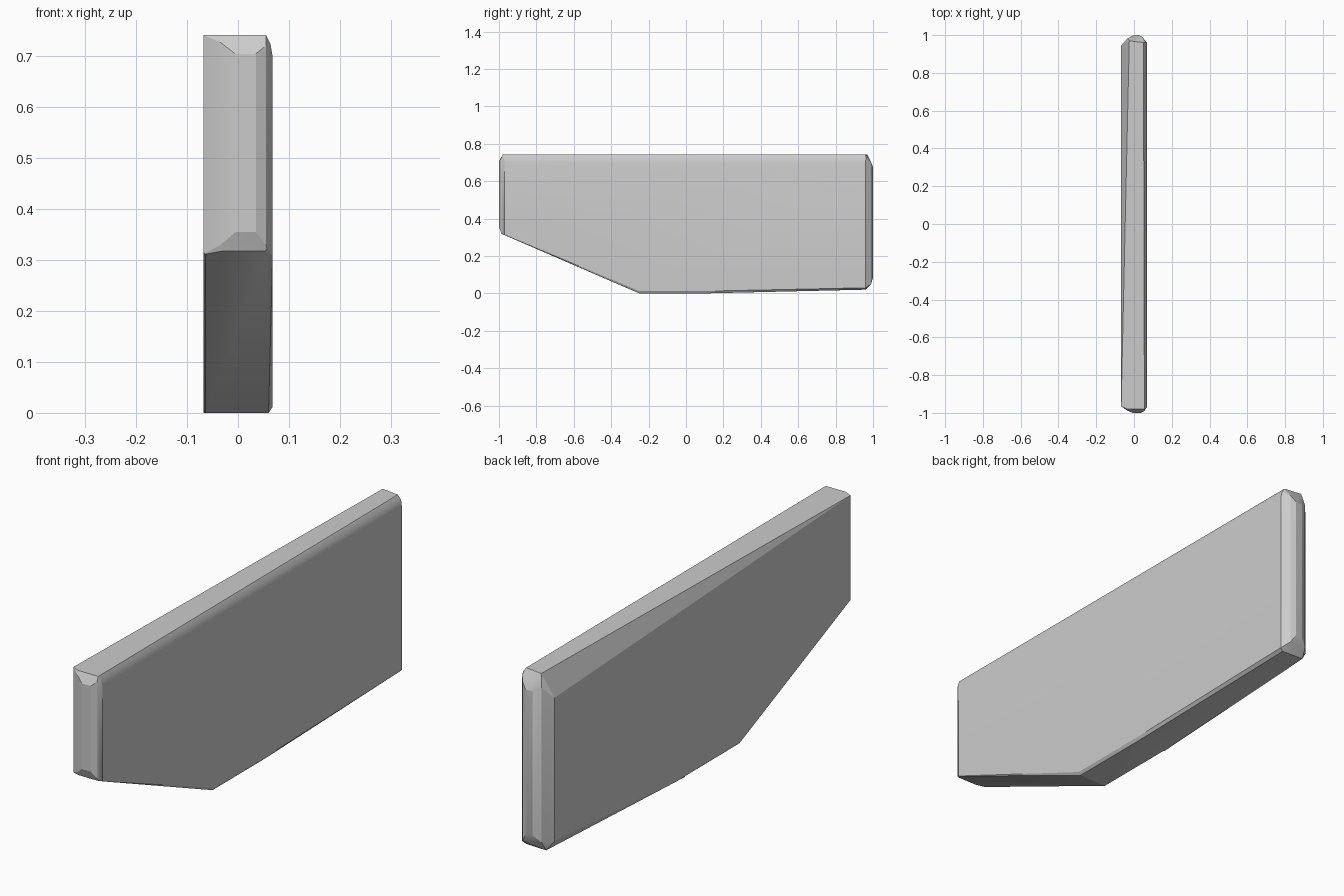
import bpy, bmesh

if "Cube" in bpy.data.objects:
    bpy.data.objects.remove(bpy.data.objects["Cube"])

# End columns: x, y, lowest z, highest z
front_end = [(-.068, -.965, .311, .742), (-.035, -.988, .33, .728),
             (-.005, -1.0, .355, .705), (.035, -1.0, .355, .705),
             (.055, -.99, .33, .722), (.068, -.97, .313, .70)]
back_end = [(-.068, .945, .06, .645), (-.035, .982, .06, .69),
            (-.005, .998, .085, .675), (.025, 1.0, .085, .675),
            (.045, .99, .05, .70), (.068, .96, .03, .70)]
points = []
for x, y, low, high in front_end + back_end:
    points += [(x, y, low), (x, y, high)]

# Top face with its tapering left edge, and softened right edge
points += [(-.035, -.98, .742), (.055, -.98, .742), (-.025, .97, .742), (.05, .96, .742),
           (.064, -.975, .724), (.063, .962, .724)]

# Underside: front slope, flat foot, slight rise to the back
for x in (-.03, .058):
    points.append((x, -.985, .318))
for y in (-.25, .1):
    points += [(-.068, y, 0), (.06, y, 0), (.068, y, .012)]
points += [(-.04, .96, .02), (.055, .955, .02)]

# Slab body
bm = bmesh.new()
for p in points:
    bm.verts.new(p)
hull = bmesh.ops.convex_hull(bm, input=bm.verts[:])
loose = [v for v in bm.verts if not v.link_faces]
bmesh.ops.delete(bm, geom=loose, context='VERTS')
bmesh.ops.dissolve_limit(bm, angle_limit=.01, verts=bm.verts[:], edges=bm.edges[:])
bmesh.ops.recalc_face_normals(bm, faces=bm.faces[:])
mesh = bpy.data.meshes.new("slab_body")
bm.to_mesh(mesh)
bm.free()
slab = bpy.data.objects.new("slab_body", mesh)
bpy.context.collection.objects.link(slab)
bpy.context.view_layer.objects.active = slab
slab.select_set(True)

# Small softening of the corners
bevel = slab.modifiers.new("soft_edges", 'BEVEL')
bevel.width = .004
bevel.segments = 1
bevel.limit_method = 'ANGLE'
bevel.angle_limit = 1.2
bpy.ops.object.shade_smooth_by_angle(angle=.35)
